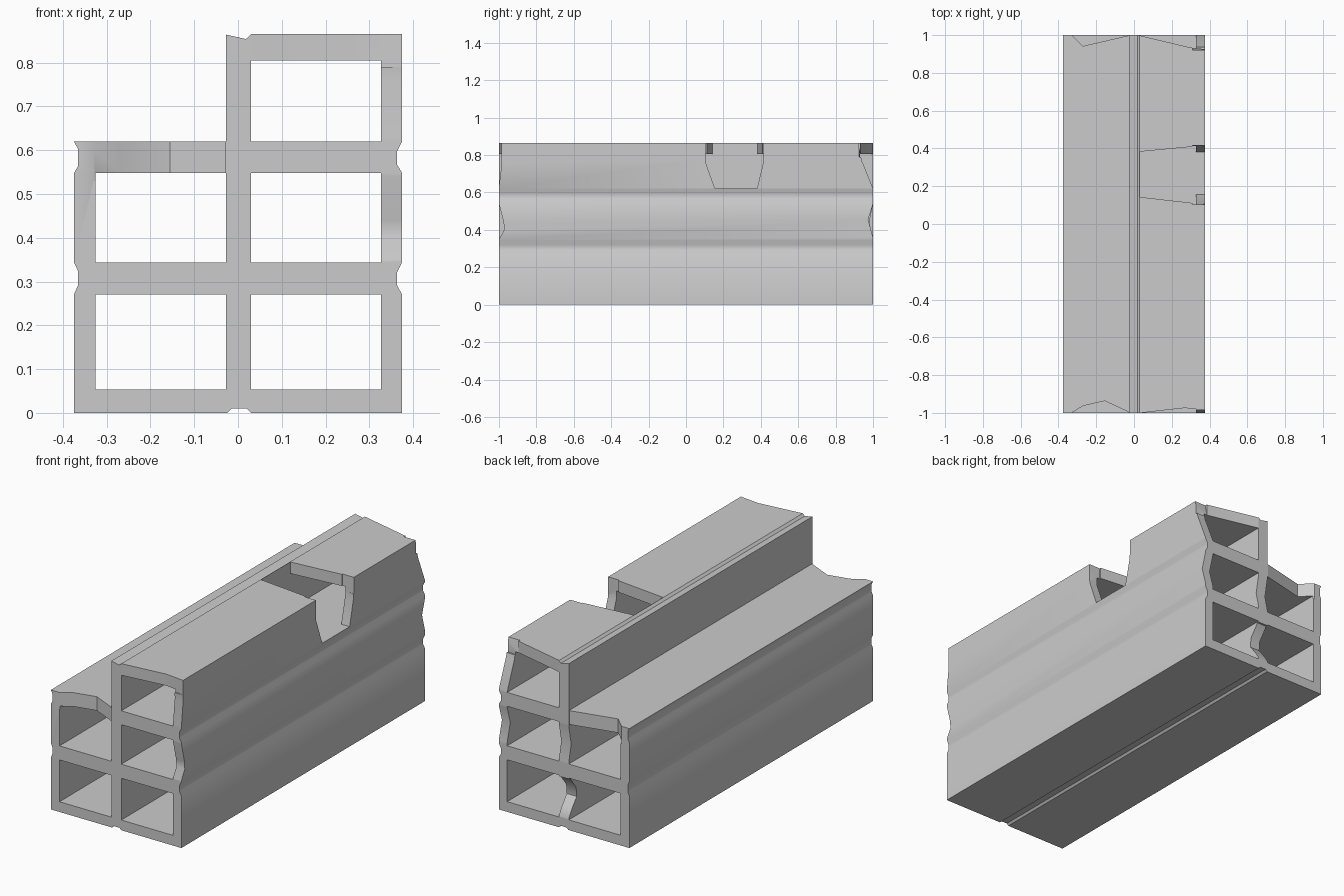
import bpy, bmesh, math

if "Cube" in bpy.data.objects:
    bpy.data.objects.remove(bpy.data.objects["Cube"])

L = 1.0  # half length along y


def to_object(bm, name):
    bmesh.ops.recalc_face_normals(bm, faces=bm.faces)
    me = bpy.data.meshes.new(name)
    bm.to_mesh(me)
    bm.free()
    ob = bpy.data.objects.new(name, me)
    bpy.context.collection.objects.link(ob)
    return ob


# Cross-section (x, z): right wall, top, step, left wall, with shallow grooves
outer = [(-.024, 0), (-.014, .01), (.02, .01), (.03, 0), (.375, 0),
         (.375, .27), (.363, .292), (.363, .32), (.375, .345),
         (.375, .548), (.363, .568), (.363, .597), (.375, .62),
         (.375, .865), (.03, .865), (.018, .854), (-.027, .864),
         (-.027, .62), (-.375, .62), (-.366, .604), (-.366, .563), (-.375, .547),
         (-.375, .345), (-.366, .325), (-.366, .29), (-.375, .27), (-.375, 0)]
COLS = [(-.325, -.027), (.03, .327)]
ROWS = [(.053, .27), (.343, .548), (.62, .805)]
loops = [outer]
for c, (x0, x1) in enumerate(COLS):
    for r, (z0, z1) in enumerate(ROWS):
        if c == 1 or r < 2:
            loops.append([(x0, z0), (x1, z0), (x1, z1), (x0, z1)])

# Hollow brick body extruded along y
bm = bmesh.new()
for pts in loops:
    vs = [bm.verts.new((x, -L, z)) for x, z in pts]
    for i in range(len(vs)):
        bm.edges.new((vs[i - 1], vs[i]))
bmesh.ops.triangle_fill(bm, edges=bm.edges[:], use_beauty=True, use_dissolve=False)
ext = bmesh.ops.extrude_face_region(bm, geom=bm.faces[:])
bmesh.ops.translate(bm, vec=(0, 2 * L, 0),
                    verts=[g for g in ext['geom'] if isinstance(g, bmesh.types.BMVert)])
body = to_object(bm, "hollow_brick")
bpy.context.view_layer.objects.active = body
body.select_set(True)


def cut(axis, pts, lo, hi):
    """Cut a prism: points are (x, y) for axis z, (y, z) for axis x."""
    b = bmesh.new()
    ends = []
    for t in (lo, hi):
        ends.append([b.verts.new((u, v, t) if axis == 'z' else (t, u, v)) for u, v in pts])
    b.faces.new(ends[0])
    b.faces.new(ends[1])
    n = len(pts)
    for i in range(n):
        b.faces.new((ends[0][i - 1], ends[0][i], ends[1][i], ends[1][i - 1]))
    cutter = to_object(b, "chip_cutter")
    cutter.hide_render = True
    m = body.modifiers.new("chip", 'BOOLEAN')
    m.operation, m.solver, m.object = 'DIFFERENCE', 'EXACT', cutter
    bpy.ops.object.modifier_apply(modifier=m.name)
    bpy.data.objects.remove(cutter)


# Broken opening in the upper right cell: roof, then side wall
cut('z', [(.032, .143), (.4, .101), (.4, .418), (.032, .383)], .78, .9)
cut('x', [(.103, .9), (.105, .76), (.155, .622), (.38, .622), (.413, .76), (.415, .9)], .31, .4)

# Chipped roofs at both ends
cut('z', [(-.33, -1.05), (-.33, -1), (-.27, -.963), (-.155, -.937), (-.029, -.995), (-.029, -1.05)], .53, .64)
cut('z', [(-.33, 1.05), (-.33, 1), (-.27, .942), (-.029, .998), (-.029, 1.05)], .53, .64)
cut('z', [(.035, -1.05), (.035, -1), (.27, -.974), (.39, -.988), (.39, -1.05)], .79, .9)
cut('z', [(.03, 1.05), (.03, .998), (.3, .934), (.39, .924), (.39, 1.05)], .79, .9)

# Chipped side walls at both ends
cut('x', [(-1.05, .9), (-.995, .9), (-.985, .76), (-1, .63), (-1.05, .63)], .31, .4)
cut('x', [(-1.05, .54), (-1, .54), (-.975, .44), (-.972, .4), (-1, .35), (-1.05, .35)], .31, .4)
cut('x', [(1.05, .9), (.913, .9), (.94, .77), (1, .622), (1.05, .622)], .31, .4)
cut('x', [(1.05, .54), (1, .54), (.974, .455), (1, .36), (1.05, .36)], .31, .4)

# Chipped centre divider at the back
cut('x', [(1.05, .265), (.99, .265), (.94, .2), (.935, .15), (.975, .1), (1, .06), (1.05, .06)], -.04, .04)
cut('x', [(1.05, .54), (1, .54), (.98, .44), (1, .35), (1.05, .35)], -.04, .04)

bpy.ops.object.shade_smooth_by_angle(angle=math.radians(35))
